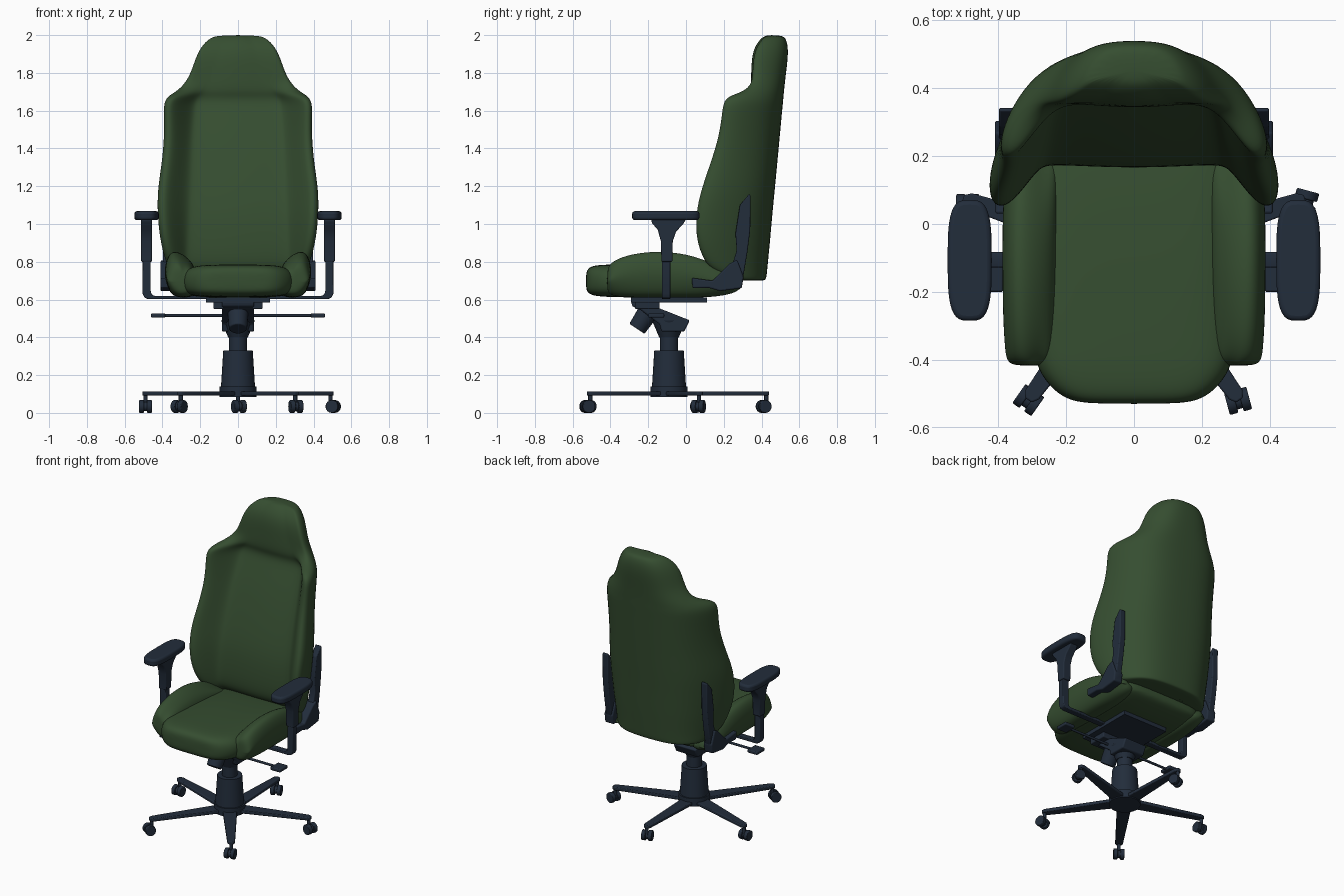
import bpy, bmesh, math
from mathutils import Vector

if "Cube" in bpy.data.objects:
    bpy.data.objects.remove(bpy.data.objects["Cube"])


def material(name, rgb):
    m = bpy.data.materials.new(name)
    m.diffuse_color = (*rgb, 1)
    m.use_nodes = True
    m.node_tree.nodes["Principled BSDF"].inputs["Base Color"].default_value = m.diffuse_color
    return m


GREEN = material("green_upholstery", (0.036, 0.075, 0.030))
NAVY = material("navy_frame", (0.016, 0.026, 0.044))


def finish(name, bm, mat, mirror=False, bevel=0, subsurf=0, angle=35):
    bmesh.ops.recalc_face_normals(bm, faces=bm.faces)
    me = bpy.data.meshes.new(name)
    bm.to_mesh(me)
    bm.free()
    ob = bpy.data.objects.new(name, me)
    bpy.context.collection.objects.link(ob)
    me.materials.append(mat)
    if mirror:
        ob.modifiers.new("Mirror", 'MIRROR')
    if bevel:
        b = ob.modifiers.new("Bevel", 'BEVEL')
        b.width, b.segments = bevel, 3
    if subsurf:
        s = ob.modifiers.new("Subsurf", 'SUBSURF')
        s.levels = s.render_levels = subsurf
    bpy.ops.object.select_all(action='DESELECT')
    ob.select_set(True)
    bpy.context.view_layer.objects.active = ob
    if subsurf:
        bpy.ops.object.shade_smooth()
    else:
        bpy.ops.object.shade_smooth_by_angle(angle=math.radians(angle))
    return ob


def loft(name, rings, mat, **kw):
    bm = bmesh.new()
    vs = [[bm.verts.new(p) for p in r] for r in rings]
    n = len(vs[0])
    for a, b in zip(vs, vs[1:]):
        for i in range(n):
            j = (i + 1) % n
            bm.faces.new((a[i], a[j], b[j], b[i]))
    bm.faces.new(vs[0])
    bm.faces.new(vs[-1])
    return finish(name, bm, mat, **kw)


def prism(name, pts, axis, lo, hi, mat=NAVY, **kw):
    """Extrude a 2D outline along axis x, y or z."""
    def at(p, h):
        return {'x': (h, *p), 'y': (p[0], h, p[1]), 'z': (*p, h)}[axis]
    return loft(name, [[at(p, h) for p in pts] for h in (lo, hi)], mat, **kw)


def box(name, x, y, z, **kw):
    return prism(name, [(x[0], y[0]), (x[1], y[0]), (x[1], y[1]), (x[0], y[1])], 'z', *z, **kw)


def rod(name, a, b, r1, r2=None, seg=24, **kw):
    a, b = Vector(a), Vector(b)
    q = (b - a).to_track_quat('Z', 'Y')
    def ring(c, r):
        return [c + q @ Vector((r * math.cos(t), r * math.sin(t), 0))
                for t in (2 * math.pi * i / seg for i in range(seg))]
    return loft(name, [ring(a, r1), ring(b, r2 or r1)], NAVY, **kw)


def symmetric(half):
    """Close a half outline whose ends lie on x = 0."""
    return half + [(-x, v) for x, v in half[-2:0:-1]]


# Backrest: C-shaped sections (z, half width, back y, wing y, panel y, panel half width)
def back_ring(z, w, yb, yf, yp, xp):
    d, g = yb - yf, yp - yf
    half = [(0, yb), (.3 * w, yb - .01 * d), (.58 * w, yb - .09 * d), (.80 * w, yb - .3 * d),
            (.94 * w, yb - .58 * d), (w, yb - .8 * d), (.995 * w, yb - .95 * d), (.94 * w, yf),
            (.86 * w, yf + .08 * g), (xp + .35 * (.86 * w - xp), yf + .75 * g),
            (xp + .01, yp - .01 * (g > .03)), (xp - .015, yp), (.5 * xp, yp - .006), (0, yp - .01)]
    return [(x, y, z) for x, y in symmetric(half)]


BACK = [(.70, .27, .41, .30, .31, .20), (.705, .32, .425, .25, .26, .24), (.75, .365, .43, .135, .19, .26),
        (.82, .39, .437, .085, .175, .265), (.92, .415, .447, .05, .175, .262), (1.05, .428, .458, .046, .185, .258),
        (1.18, .428, .471, .075, .215, .252), (1.32, .405, .484, .125, .255, .245), (1.46, .392, .497, .17, .30, .24),
        (1.58, .394, .508, .186, .345, .23), (1.64, .394, .514, .193, .368, .225), (1.675, .375, .517, .215, .365, .21),
        (1.70, .33, .519, .30, .355, .19), (1.74, .285, .523, .348, .352, .165), (1.80, .25, .53, .352, .354, .14),
        (1.88, .225, .54, .357, .357, .12), (1.94, .195, .54, .375, .373, .10), (1.98, .155, .53, .405, .403, .08),
        (2.0, .115, .51, .43, .43, .06)]
loft("backrest", [back_ring(*r) for r in BACK], GREEN, subsurf=2)


# Seat cushion: rounded sections (y, half width, bottom z, top z)
def seat_ring(y, w, zb, zt):
    h = zt - zb
    half = [(0, zt), (.5 * w, zt), (.85 * w, zt - .05 * h), (w, zt - .3 * h), (w, zb + .3 * h),
            (.9 * w, zb + .05 * h), (.5 * w, zb), (0, zb)]
    return [(x, y, z) for x, z in symmetric(half)]


SEAT = [(-.53, .13, .66, .735), (-.52, .19, .635, .765), (-.49, .24, .62, .78), (-.43, .285, .615, .785),
        (-.36, .30, .612, .785), (-.1, .30, .61, .78), (.12, .30, .61, .76), (.25, .30, .635, .74), (.30, .28, .66, .72)]
loft("seat_cushion", [seat_ring(*r) for r in SEAT], GREEN, subsurf=2)


# Raised seat side bolsters (y, inner x, outer x, bottom z, top z)
def bolster_ring(y, xi, xo, zb, zt):
    m = zb + .45 * (zt - zb)
    return [(x, y, z) for x, z in [(xo, m), (xo - .003, zt - .07), (xo - .025, zt - .008), (xo - .065, zt + .004),
            (xi + .04, zt - .035), (xi, min(.765, zt - .03)), (xi, zb + .02), (xi + .03, zb), (xo - .06, zb), (xo - .025, zb + .03)]]


BOLSTER = [(-.418, .255, .355, .65, .755), (-.405, .24, .378, .625, .79), (-.36, .23, .383, .615, .82),
           (-.28, .225, .388, .61, .845), (-.15, .22, .39, .61, .86), (0, .22, .39, .61, .845),
           (.12, .22, .385, .61, .805), (.23, .22, .375, .625, .75), (.29, .23, .35, .65, .71)]
loft("seat_bolsters", [bolster_ring(*r) for r in BOLSTER], GREEN, mirror=True, subsurf=2)

# Armrests: rounded pad, flared sleeve, L-shaped support
pad = []
for i in range(40):
    c, s = math.cos(i * math.pi / 20), math.sin(i * math.pi / 20)
    pad.append((.484 + .065 * math.copysign(abs(c) ** .6, c), -.107 + .178 * math.copysign(abs(s) ** .6, s)))
prism("armrest_pads", pad, 'z', 1.02, 1.068, mirror=True, bevel=.014)
sleeve = [(-.185, 1.025), (-.18, 1.005), (-.15, .97), (-.133, .91), (-.13, .80), (-.072, .80),
          (-.07, .91), (-.052, .96), (-.015, 1.0), (0, 1.025)]
prism("armrest_sleeves", sleeve, 'x', .455, .513, mirror=True, bevel=.006)
support = [(.462, .81), (.462, .645), (.457, .628), (.445, .62), (.1, .62), (.1, .602), (.475, .602),
           (.495, .61), (.505, .632), (.505, .81)]
prism("armrest_supports", support, 'y', -.128, -.083, mirror=True, bevel=.005)

# Brackets joining seat and back
upright = [(.335, 1.16), (.342, 1.15), (.34, .97), (.325, .85), (.30, .70), (.28, .66), (.22, .72), (.25, .80),
           (.268, .86), (.262, .95), (.285, 1.10)]
prism("back_brackets", upright, 'x', .355, .398, mirror=True, bevel=.006)
foot = [(.03, .715), (.14, .70), (.23, .79), (.27, .81), (.305, .72), (.295, .66), (.18, .645), (.12, .662), (.035, .66)]
prism("seat_brackets", foot, 'x', .345, .41, mirror=True, bevel=.008)

# Under-seat plate, tilt mechanism, knob and levers
box("seat_plate", (-.17, .17), (-.29, .11), (.585, .612))
housing = [(-.29, .59), (-.285, .565), (-.24, .545), (-.14, .47), (-.13, .43), (-.01, .43), (.02, .49), (-.17, .565), (-.2, .59)]
prism("tilt_housing", housing, 'x', -.085, .085, bevel=.008)
box("tilt_block", (-.13, .13), (-.27, -.14), (.55, .588), bevel=.006)
rod("tension_knob", (0, -.20, .535), (0, -.26, .445), .055, .048, bevel=.006)
rod("lever_rod", (-.40, -.155, .516), (.40, -.155, .516), .008, seg=12)
box("lever_paddles", (.385, .46), (-.2, -.115), (.505, .527), mirror=True, bevel=.006)

# Gas column, stacked turned sections on the base centre
CY = -.09
for name, z0, z1, r0, r1 in [("base_hub", .085, .14, .098, .098), ("column_cover", .14, .33, .09, .078),
                             ("gas_piston", .33, .41, .048, .048), ("column_cap", .40, .49, .052, .09)]:
    rod(name, (0, CY, z0), (0, CY, z1), r0, r1, seg=32)

# Five-spoke base with swivelling twin-wheel casters
SWIVEL = [20, 0, -35, 15, 75]
for i, turn in enumerate(SWIVEL):
    a = math.radians(90 + 72 * i)
    arm = prism(f"base_arm_{i+1}", [(.06, -.045), (.51, -.024), (.53, -.012), (.53, .012), (.51, .024), (.06, .045)],
                'z', .092, .114, bevel=.005)
    arm.location = (0, CY, 0)
    arm.rotation_euler.z = a
    t = math.radians(turn)
    cx, cy = .515 * math.cos(a), CY + .515 * math.sin(a)
    rod(f"caster_stem_{i+1}", (cx, cy, .05), (cx, cy, .1), .011, seg=12)
    ox, oy = cx + .015 * math.sin(t), cy - .015 * math.cos(t)
    for side, lo, hi, r in [("left", -.034, -.008, .034), ("right", .008, .034, .034), ("axle", -.012, .012, .024)]:
        rod(f"caster_{side}_{i+1}", (ox + lo * math.cos(t), oy + lo * math.sin(t), .034),
            (ox + hi * math.cos(t), oy + hi * math.sin(t), .034), r, bevel=.004)
